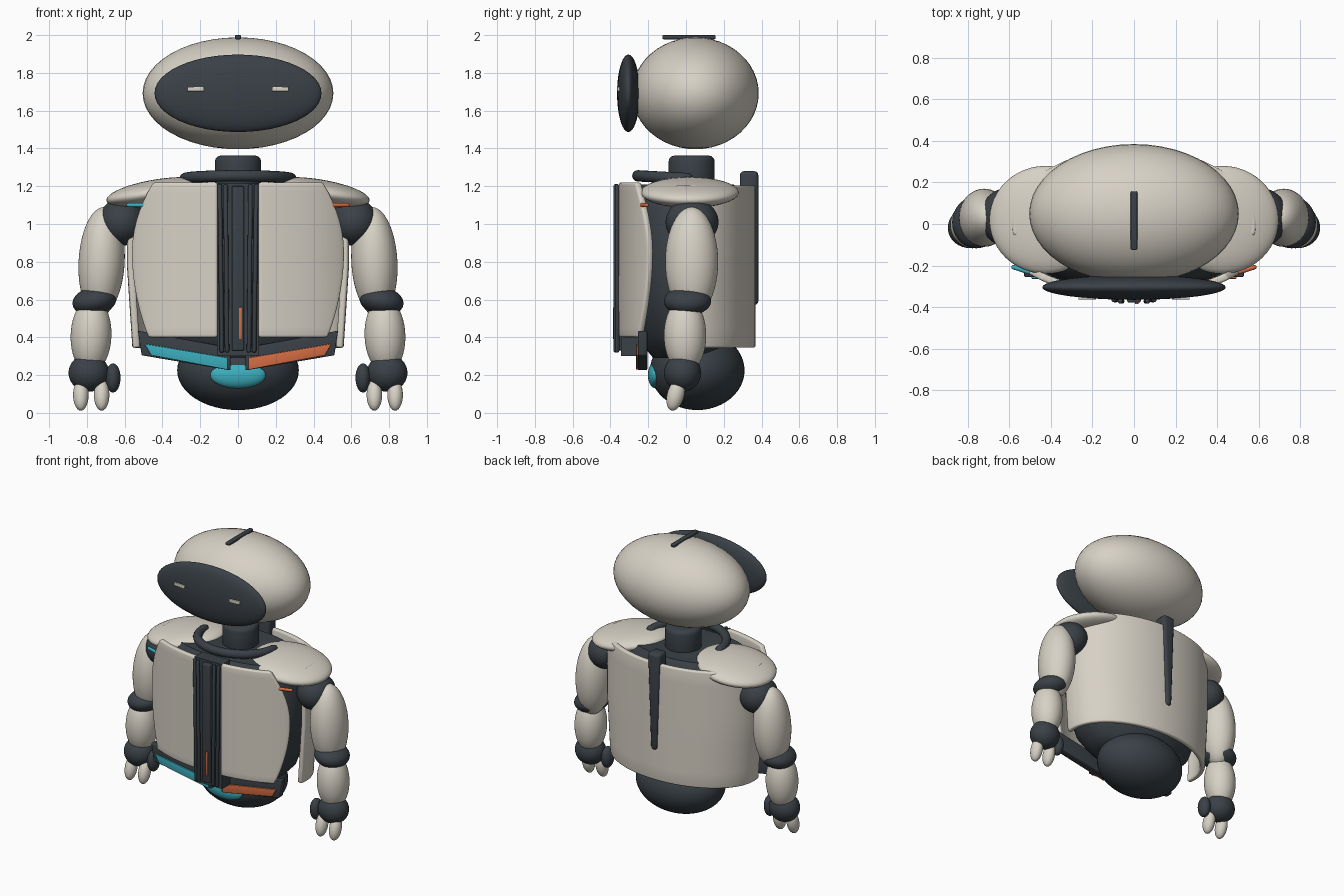
import bpy, bmesh, math
from mathutils import Vector, Matrix, Euler

if "Cube" in bpy.data.objects:
    bpy.data.objects.remove(bpy.data.objects["Cube"])


def colour(name, rgb):
    m = bpy.data.materials.new(name)
    m.diffuse_color = (*rgb, 1)
    m.use_nodes = True
    m.node_tree.nodes["Principled BSDF"].inputs["Base Color"].default_value = m.diffuse_color
    return m


IVORY = colour("ivory", (0.68, 0.64, 0.56))
SLATE = colour("dark_slate", (0.042, 0.052, 0.062))
CYAN = colour("cyan", (0.045, 0.43, 0.52))
ORANGE = colour("orange", (0.66, 0.15, 0.055))


def finish(bm, name, mat, bevel=0.0, solid=0.0, angle=40):
    bmesh.ops.recalc_face_normals(bm, faces=bm.faces[:])
    me = bpy.data.meshes.new(name)
    bm.to_mesh(me)
    bm.free()
    me.materials.append(mat)
    ob = bpy.data.objects.new(name, me)
    bpy.context.collection.objects.link(ob)
    if solid:
        mod = ob.modifiers.new("thickness", 'SOLIDIFY')
        mod.thickness, mod.offset = solid, 0
    if bevel:
        mod = ob.modifiers.new("soft_edges", 'BEVEL')
        mod.width, mod.segments = bevel, 3
        mod.limit_method, mod.angle_limit = 'ANGLE', math.radians(45)
    bpy.ops.object.select_all(action='DESELECT')
    ob.select_set(True)
    bpy.context.view_layer.objects.active = ob
    for mod in list(ob.modifiers):
        bpy.ops.object.modifier_apply(modifier=mod.name)
    bpy.ops.object.shade_smooth_by_angle(angle=math.radians(angle))
    return ob


def ellipsoid(name, mat, centre, radii, tilt=(0, 0, 0)):
    bm = bmesh.new()
    bmesh.ops.create_uvsphere(bm, u_segments=48, v_segments=24, radius=1)
    rot = Euler([math.radians(a) for a in tilt]).to_matrix().to_4x4()
    bm.transform(Matrix.Translation(centre) @ rot @ Matrix.Diagonal((*radii, 1)))
    return finish(bm, name, mat, angle=80)


def box(name, mat, lo, hi, bevel=0.0, foot=1.0):
    """Box between two corners; foot scales the width of its lower end."""
    bm = bmesh.new()
    bmesh.ops.create_cube(bm, size=1)
    lo, hi = Vector(lo), Vector(hi)
    for v in bm.verts:
        k = foot if v.co.z < 0 else 1
        c = (lo + hi) / 2
        v.co = Vector((c[i] + v.co[i] * (hi - lo)[i] * (k if i == 0 else 1) for i in range(3)))
    return finish(bm, name, mat, bevel)


def plate(name, mat, outline, y0, y1, bevel=0.0):
    """Outline in x and z, pushed from y0 to y1."""
    bm = bmesh.new()
    f = bm.faces.new([bm.verts.new((x, y0, z)) for x, z in outline])
    new = bmesh.ops.extrude_face_region(bm, geom=[f])["geom"]
    bmesh.ops.translate(bm, vec=(0, y1 - y0, 0),
                        verts=[g for g in new if isinstance(g, bmesh.types.BMVert)])
    return finish(bm, name, mat, bevel)


def sheet(name, mat, fn, nu, nv, thick, bevel):
    """Curved sheet from a function of u and v, then thickened."""
    bm = bmesh.new()
    g = [[bm.verts.new(fn(i / nu, j / nv)) for j in range(nv + 1)] for i in range(nu + 1)]
    for i in range(nu):
        for j in range(nv):
            bm.faces.new((g[i][j], g[i + 1][j], g[i + 1][j + 1], g[i][j + 1]))
    return finish(bm, name, mat, bevel, thick)


def tube(name, mat, pts, r):
    """Round-ended tube along a path."""
    bm = bmesh.new()
    pts = [Vector(p) for p in pts]
    d0, d1 = (pts[0] - pts[1]).normalized(), (pts[-1] - pts[-2]).normalized()
    path = [(pts[0] + d0 * r * .9, .3), (pts[0] + d0 * r * .6, .8)] + [(p, 1) for p in pts]
    path += [(pts[-1] + d1 * r * .6, .8), (pts[-1] + d1 * r * .9, .3)]
    rings = []
    for i, (p, k) in enumerate(path):
        t = (path[min(i + 1, len(path) - 1)][0] - path[max(i - 1, 0)][0]).normalized()
        up = Vector((0, 0, 1)) if abs(t.z) < .9 else Vector((0, 1, 0))
        a = t.cross(up).normalized()
        b = a.cross(t)
        rings.append([bm.verts.new(p + (a * math.cos(q) + b * math.sin(q)) * r * k)
                      for q in [n * math.tau / 16 for n in range(16)]])
    for r0, r1 in zip(rings, rings[1:]):
        for n in range(16):
            bm.faces.new((r0[n], r0[n - 1], r1[n - 1], r1[n]))
    bm.faces.new(rings[0])
    bm.faces.new(rings[-1])
    return finish(bm, name, mat, angle=60)


# Head, visor and crest
ellipsoid("head", IVORY, (0, .05, 1.692), (.505, .335, .296))
ellipsoid("visor", SLATE, (0, -.305, 1.692), (.442, .06, .205))
box("crest", SLATE, (-.016, -.125, 1.978), (.016, .157, 2.0), .006)
for s, side in ((-1, "left"), (1, "right")):
    box(side + "_eye", IVORY, (s * .225 - .043, -.364, 1.702), (s * .225 + .043, -.346, 1.726), .004)

# Neck and open collar
bm = bmesh.new()
bmesh.ops.create_cone(bm, cap_ends=True, segments=48, radius1=.122, radius2=.122, depth=.2)
bmesh.ops.translate(bm, vec=(0, .03, 1.262), verts=bm.verts[:])
finish(bm, "neck", SLATE, .03)
arc = [math.radians(180 + a * 7.5) for a in range(25)]
tube("collar", SLATE, [(.28 * math.cos(a), .01 + .265 * math.sin(a), 1.24 - .015 * math.sin(a))
                       for a in arc], .03)

# Torso core: a lathed body, fuller at the front than at the back
bm = bmesh.new()
rings = []
for z, k in ((.29, .55), (.34, .68), (.42, .82), (.6, .94), (.85, 1), (1.08, .96), (1.17, .9), (1.21, .8)):
    ring = []
    for n in range(64):
        a = n * math.tau / 64
        e = 2 / 2.6 if math.sin(a) < 0 else 1
        x = math.copysign(abs(math.cos(a)) ** e, math.cos(a))
        y = math.copysign(abs(math.sin(a)) ** e, math.sin(a))
        ring.append(bm.verts.new((.54 * k * x, .315 * k * y, z)))
    rings.append(ring)
for r0, r1 in zip(rings, rings[1:]):
    for n in range(64):
        bm.faces.new((r0[n - 1], r0[n], r1[n], r1[n - 1]))
bm.faces.new(rings[0])
bm.faces.new(rings[-1])
finish(bm, "torso_core", SLATE)


# Back shell wrapping round the sides
def back(u, v):
    a = math.radians(-9 + 198 * u)
    k = .95 + .05 * min(1, v / .5)
    return (.57 * k * math.cos(a), .35 * math.sin(a), .345 + .86 * v)


sheet("back_shell", IVORY, back, 56, 8, .036, .012)
box("spine_fin", SLATE, (-.05, .285, .57), (.05, .383, 1.28), .022, foot=.5)

# Chest panels with bowed outer edges
for s, side in ((-1, "left"), (1, "right")):
    def chest(u, v):
        z = .40 + .82 * v
        edge = .555 - (.8 if z > .85 else .42) * (z - .85) ** 2
        x = .108 + (edge - .108) * u
        return (s * x, -.342 * math.sqrt(1 - (x / .66) ** 2), z)
    sheet(side + "_chest_panel", IVORY, chest, 20, 16, .036, .012)

# Centre channel with its rails and indicator
box("centre_channel", SLATE, (-.112, -.345, .3), (.112, -.25, 1.215))
box("centre_bar", SLATE, (-.033, -.378, .33), (.033, -.33, 1.2), .008)
for s, side in ((-1, "left"), (1, "right")):
    tube(side + "_inner_rail", SLATE, [(s * .058, -.372, .33), (s * .066, -.372, 1.2)], .012)
    tube(side + "_outer_rail", SLATE, [(s * .085, -.365, .33), (s * .097, -.365, 1.2)], .012)
box("centre_indicator", ORANGE, (.004, -.386, .39), (.021, -.372, .56), .003)

# Waist belt halves with coloured plates
for s, side, mat in ((-1, "left", CYAN), (1, "right", ORANGE)):
    plate(side + "_belt", SLATE, [(s * x, z) for x, z in
          ((.04, .225), (.51, .305), (.53, .435), (.04, .345))], -.255, -.205, .006)
    plate(side + "_belt_plate", mat, [(s * x, z) for x, z in
          ((.055, .228), (.46, .305), (.495, .366), (.055, .292))], -.264, -.25, .003)

# Rolling base and front lamp
ellipsoid("base_ball", SLATE, (0, .06, .225), (.322, .25, .21))
ellipsoid("base_lamp", CYAN, (0, -.16, .2), (.147, .042, .07))

# Shoulders and arms
for s, side, mat in ((-1, "left", CYAN), (1, "right", ORANGE)):
    def part(name, m, c, r, tilt=(0, 0, 0)):
        ellipsoid(side + "_" + name, m, (s * c[0], c[1], c[2]), r,
                  (tilt[0], s * tilt[1], s * tilt[2]))
    part("shoulder_cap", IVORY, (.425, .02, 1.167), (.275, .26, .07), (0, 9, 0))
    tube(side + "_shoulder_stripe", mat,
         [(s * .58, -.208, 1.1), (s * .51, -.23, 1.1), (s * .44, -.25, 1.1)], .011)
    part("shoulder_joint", SLATE, (.615, .032, 1.01), (.125, .14, .125))
    part("upper_arm", IVORY, (.722, .03, .8), (.122, .14, .29), (0, -3, 0))
    part("elbow", SLATE, (.76, .008, .592), (.117, .125, .075), (0, 10, 0))
    part("forearm", IVORY, (.778, -.005, .41), (.108, .112, .2), (0, -2, 0))
    part("wrist", SLATE, (.79, -.018, .212), (.107, .098, .1))
    part("thumb", SLATE, (.662, -.035, .185), (.04, .05, .077))
    for i, x in enumerate((.722, .832)):
        part("finger_%d" % (i + 1), IVORY, (x, -.055, .095), (.041, .045, .085), (-15, 0, 0))
